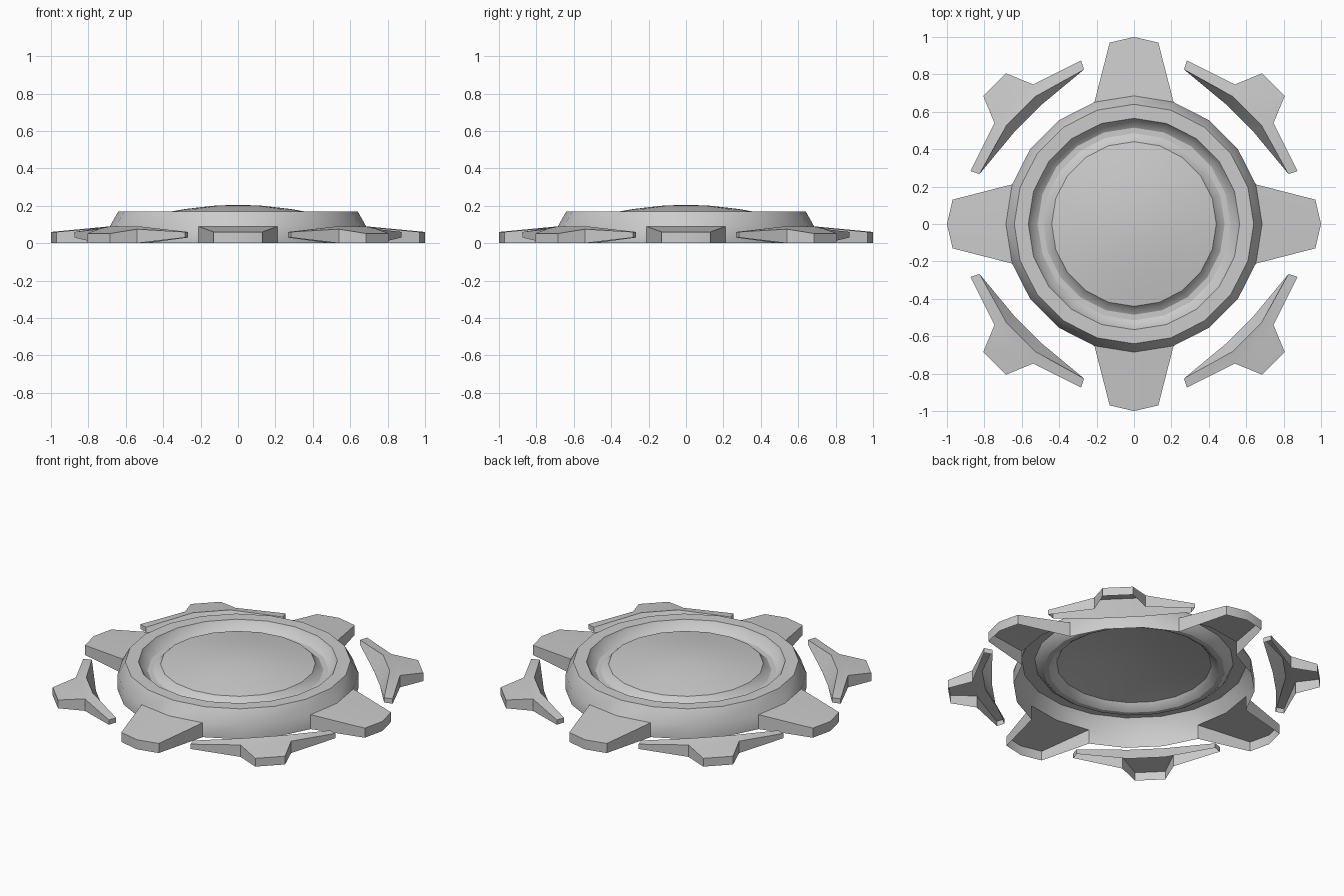
import bpy, bmesh
from math import sin, cos, pi, radians
from mathutils import Matrix

cube = bpy.data.objects.get("Cube")
if cube:
    bpy.data.objects.remove(cube, do_unlink=True)

grey = bpy.data.materials.new("stone_grey")
grey.use_nodes = True
grey.diffuse_color = (0.6, 0.6, 0.6, 1)
grey.node_tree.nodes["Principled BSDF"].inputs["Base Color"].default_value = (0.6, 0.6, 0.6, 1)


def finish(name, bm):
    """Turn a bmesh into a shaded object; top faces point up."""
    bmesh.ops.remove_doubles(bm, verts=bm.verts, dist=0.0005)
    mesh = bpy.data.meshes.new(name)
    bm.to_mesh(mesh)
    bm.free()
    mesh.materials.append(grey)
    obj = bpy.data.objects.new(name, mesh)
    bpy.context.collection.objects.link(obj)
    bpy.ops.object.select_all(action='DESELECT')
    obj.select_set(True)
    bpy.context.view_layer.objects.active = obj
    bpy.ops.object.shade_smooth_by_angle(angle=radians(30))
    return obj


# Round body: an open shell, lathed in twenty sides
SIDES = 20
profile = [(0.685, 0), (0.685, 0.09), (0.64, 0.17), (0.565, 0.17), (0.545, 0.135),
           (0.515, 0.115), (0.485, 0.115), (0.46, 0.13), (0.44, 0.155),
           (0.28, 0.183), (0.12, 0.201), (0, 0.205)]
bm = bmesh.new()
rings = []
for r, z in profile:
    if r == 0:
        rings.append([bm.verts.new((0, 0, z))] * SIDES)
    else:
        rings.append([bm.verts.new((r * cos(2 * pi * i / SIDES), r * sin(2 * pi * i / SIDES), z))
                      for i in range(SIDES)])
for k in range(len(rings) - 1):
    low, high = rings[k], rings[k + 1]
    for i in range(SIDES):
        j = (i + 1) % SIDES
        # the lower wall is open where the four tabs join
        if k == 0 and i % 5 in (0, 4):
            continue
        corners = [low[i], low[j], high[j], high[i]]
        bm.faces.new(list(dict.fromkeys(corners)))

# Four tabs growing out of the body wall
root = 0.685
for q in range(4):
    turn = Matrix.Rotation(q * pi / 2, 3, 'Z')
    a = pi / 10
    outline = [(root * cos(a), -root * sin(a), 0.09), (0.97, -0.13, 0.06), (1, 0, 0.06),
               (0.97, 0.13, 0.06), (root * cos(a), root * sin(a), 0.09)]
    top = [bm.verts.new(turn @ Matrix.Diagonal((1, 1, 1)) @ bm_co) for bm_co in
           [Matrix.Translation(p).to_translation() for p in outline]]
    base = [bm.verts.new((v.co.x, v.co.y, 0)) for v in top]
    mid = bm.verts.new(turn @ Matrix.Translation((root, 0, 0.09)).to_translation())
    bm.faces.new([mid, top[0], top[1], top[2]])
    bm.faces.new([mid, top[2], top[3], top[4]])
    for i in range(4):
        bm.faces.new([base[i], base[i + 1], top[i + 1], top[i]])
finish("round_body", bm)

# Four loose corner brackets: (outward, sideways, top z, bottom z, bottom outward)
half = [(0.856, 0.106, 0.09, 0, 0.80),          # inner edge
        (0.773, 0.395, 0.06, 0.03, 0.773),      # arm end, inside
        (0.818, 0.418, 0.06, 0.03, 0.818),      # arm end, outside
        (0.909, 0.146, 0.075, 0, 0.909),        # notch
        (1.053, 0.086, 0.052, 0, 1.053)]        # lobe
names = ["back_left", "back_right", "front_right", "front_left"]
for q, corner in enumerate(names):
    bm = bmesh.new()
    tops, bases = [], []
    for side in (-1, 1):
        tops.append([bm.verts.new((u, side * v, z)) for u, v, z, b, ub in half])
        bases.append([bm.verts.new((ub, side * v, b)) for u, v, z, b, ub in half])
    r, l = tops
    bm.faces.new([r[0], r[1], r[2], r[3]])
    bm.faces.new([l[3], l[2], l[1], l[0]])
    bm.faces.new([l[0], r[0], r[3], l[3]])
    bm.faces.new([l[3], r[3], r[4], l[4]])
    # side walls, open underneath
    top = r + l[::-1]
    base = bases[0] + bases[1][::-1]
    for i in range(len(top)):
        j = (i + 1) % len(top)
        bm.faces.new([base[i], base[j], top[j], top[i]])
    bm.transform(Matrix.Rotation(pi / 4 + q * pi / 2, 4, 'Z'))
    finish(corner + "_bracket", bm)
